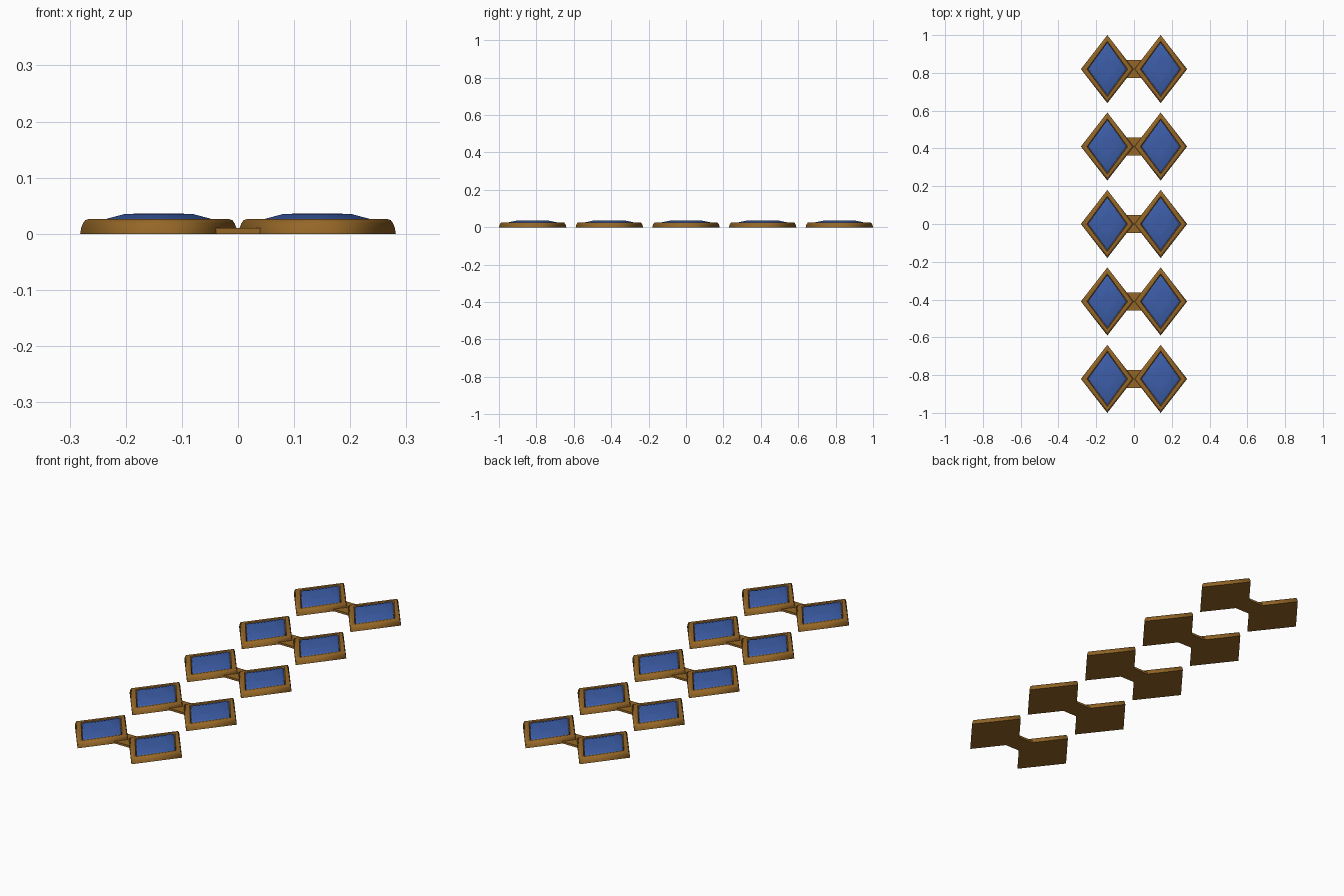
import bpy, bmesh

if "Cube" in bpy.data.objects:
    bpy.data.objects.remove(bpy.data.objects["Cube"])


def material(name, color):
    m = bpy.data.materials.new(name)
    m.diffuse_color = (*color, 1)
    m.use_nodes = True
    m.node_tree.nodes["Principled BSDF"].inputs["Base Color"].default_value = m.diffuse_color
    return m


GOLD = material("antique gold", (0.30, 0.135, 0.02))
BLUE = material("enamel blue", (0.045, 0.11, 0.39))


def diamond(name, rings, cx, cy, mat, sharp_rings=()):
    """Stack diamond rings (half x, half y, z) into a closed solid."""
    bm = bmesh.new()
    loops = [[bm.verts.new((cx + hx * a, cy + hy * b, z))
              for a, b in ((1, 0), (0, 1), (-1, 0), (0, -1))]
             for hx, hy, z in rings]
    for lo, hi in zip(loops, loops[1:]):
        for i in range(4):
            j = (i + 1) % 4
            bm.faces.new((lo[i], lo[j], hi[j], hi[i])).smooth = True
    bm.faces.new(loops[0][::-1])
    bm.faces.new(loops[-1])
    # keep chosen rings crisp, everything else smooth
    for k in sharp_rings:
        for i in range(4):
            bm.edges.get((loops[k][i], loops[k][(i + 1) % 4])).smooth = False
    me = bpy.data.meshes.new(name)
    bm.to_mesh(me)
    bm.free()
    me.materials.append(mat)
    ob = bpy.data.objects.new(name, me)
    bpy.context.collection.objects.link(ob)


def connector(cy):
    bpy.ops.mesh.primitive_cube_add(size=1, location=(0, cy, 0.005))
    ob = bpy.context.object
    ob.name = "connector_bar"
    ob.scale = (0.08, 0.096, 0.01)
    ob.data.materials.append(GOLD)


# rounded setting with a recess in its top
FRAME = [(0.140, 0.180, 0), (0.1385, 0.178, 0.010), (0.135, 0.174, 0.019),
         (0.131, 0.169, 0.0245), (0.126, 0.163, 0.026),
         (0.108, 0.147, 0.026), (0.103, 0.141, 0.018)]
# domed inlay rising out of the recess
INLAY = [(0.103, 0.141, 0.014), (0.102, 0.140, 0.021), (0.092, 0.127, 0.027),
         (0.062, 0.088, 0.035), (0.040, 0.055, 0.036)]

for row in range(-2, 3):
    y = row * 0.41
    for x in (-0.1412, 0.1412):
        diamond("diamond_frame", FRAME, x, y, GOLD, (0, 4, 5, 6))
        diamond("diamond_inlay", INLAY, x, y, BLUE, (0, 1, 2))
    connector(y)
